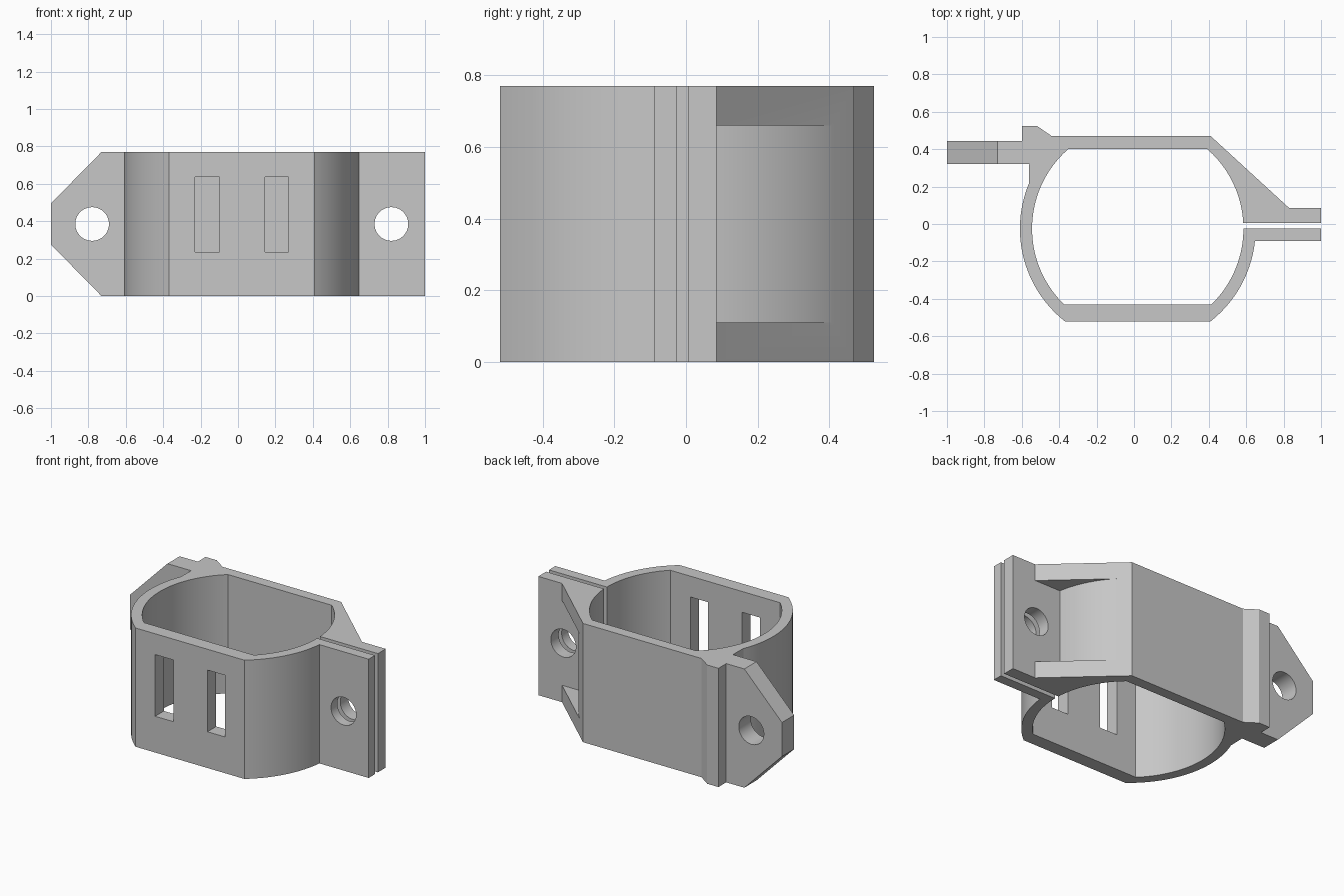
import bpy
import bmesh
from math import asin, cos, pi, radians, sin
from mathutils import Matrix, Vector

cube = bpy.data.objects.get("Cube")
if cube:
    bpy.data.objects.remove(cube, do_unlink=True)

HEIGHT = 0.77
CENTRE_X, CENTRE_Y = 0.02, -0.025
INNER, OUTER = 0.565, 0.63

grey = bpy.data.materials.new("plain grey")
colour = (0.57, 0.57, 0.57, 1)
grey.use_nodes = True
grey.diffuse_color = colour
grey.node_tree.nodes["Principled BSDF"].inputs["Base Color"].default_value = colour


def arc(radius, y_start, y_end, side, steps=32):
    """Points on one side of the ring between two y values."""
    a = asin((y_start - CENTRE_Y) / radius)
    b = asin((y_end - CENTRE_Y) / radius)
    angles = [a + (b - a) * i / steps for i in range(steps + 1)]
    return [(CENTRE_X + side * radius * cos(t), CENTRE_Y + radius * sin(t)) for t in angles]


def prism(name, outline, low, high, axis="Z"):
    """Extrude an outline along z, or an x-z outline along y."""
    bm = bmesh.new()
    if axis == "Z":
        verts = [bm.verts.new((u, v, low)) for u, v in outline]
        move = Vector((0, 0, high - low))
    else:
        verts = [bm.verts.new((u, low, v)) for u, v in outline]
        move = Vector((0, high - low, 0))
    face = bm.faces.new(verts)
    result = bmesh.ops.extrude_face_region(bm, geom=[face])
    top = [g for g in result["geom"] if isinstance(g, bmesh.types.BMVert)]
    bmesh.ops.translate(bm, verts=top, vec=move)
    bmesh.ops.recalc_face_normals(bm, faces=bm.faces)
    mesh = bpy.data.meshes.new(name)
    bm.to_mesh(mesh)
    bm.free()
    mesh.materials.append(grey)
    obj = bpy.data.objects.new(name, mesh)
    bpy.context.collection.objects.link(obj)
    return obj


def cut(target, cutter):
    cutter.hide_render = True
    mod = target.modifiers.new("cut", "BOOLEAN")
    mod.operation = "DIFFERENCE"
    mod.solver = "EXACT"
    mod.object = cutter
    bpy.ops.object.select_all(action="DESELECT")
    bpy.context.view_layer.objects.active = target
    target.select_set(True)
    bpy.ops.object.modifier_apply(modifier=mod.name)
    bpy.data.objects.remove(cutter, do_unlink=True)


def circle(x, z, radius, steps=48):
    return [(x + radius * cos(2 * pi * i / steps), z + radius * sin(2 * pi * i / steps))
            for i in range(steps)]


# Split band: bore, clamping tabs, flat back and mounting tab
outline = arc(INNER, -0.025, -0.43, 1)
outline += arc(INNER, -0.43, 0.40, -1, 48)
outline += arc(INNER, 0.40, 0.005, 1)
outline += [(1, 0.005), (1, 0.085), (0.83, 0.085), (0.41, 0.47), (-0.44, 0.47),
            (-0.52, 0.525), (-0.6, 0.525), (-0.6, 0.445), (-1, 0.445),
            (-1, 0.32), (-0.56, 0.32)]
outline += arc(OUTER, 0.215, -0.52, -1, 40)
outline += arc(OUTER, -0.52, -0.09, 1)
outline += [(1, -0.09), (1, -0.025)]
clamp = prism("clamp_band", outline, 0, HEIGHT)

# Pocket between the upper and lower gussets
pocket = arc(OUTER, 0.43, 0.0855, 1) + [(0.83, 0.0855), (1, 0.2), (0.7, 0.6)]
cut(clamp, prism("pocket_cutter", pocket, 0.11, 0.66))

# Tapered corners of the mounting tab
for edge, near, far in ((0, 0.275, -0.1), (HEIGHT, 0.495, HEIGHT + 0.1)):
    slope = (near - edge) / 0.27
    tip = near + slope * 0.1
    start = -0.73 + (far - edge) / -slope
    corner = [(-1.1, tip), (start, far), (-1.1, far)]
    cut(clamp, prism("taper_cutter", corner, 0.2, 0.6, "Y"))

# Bolt holes
cut(clamp, prism("hole_cutter", circle(-0.78, 0.385, 0.09), 0.2, 0.6, "Y"))
cut(clamp, prism("hole_cutter", circle(0.82, 0.385, 0.09), -0.2, 0.2, "Y"))

# Strap slots in the front wall
for left, right in ((-0.23, -0.10), (0.145, 0.27)):
    slot = [(left, 0.235), (right, 0.235), (right, 0.635), (left, 0.635)]
    cut(clamp, prism("slot_cutter", slot, -0.6, -0.3, "Y"))

bpy.ops.object.select_all(action="DESELECT")
clamp.select_set(True)
bpy.context.view_layer.objects.active = clamp
bpy.ops.object.shade_smooth_by_angle(angle=radians(20))
